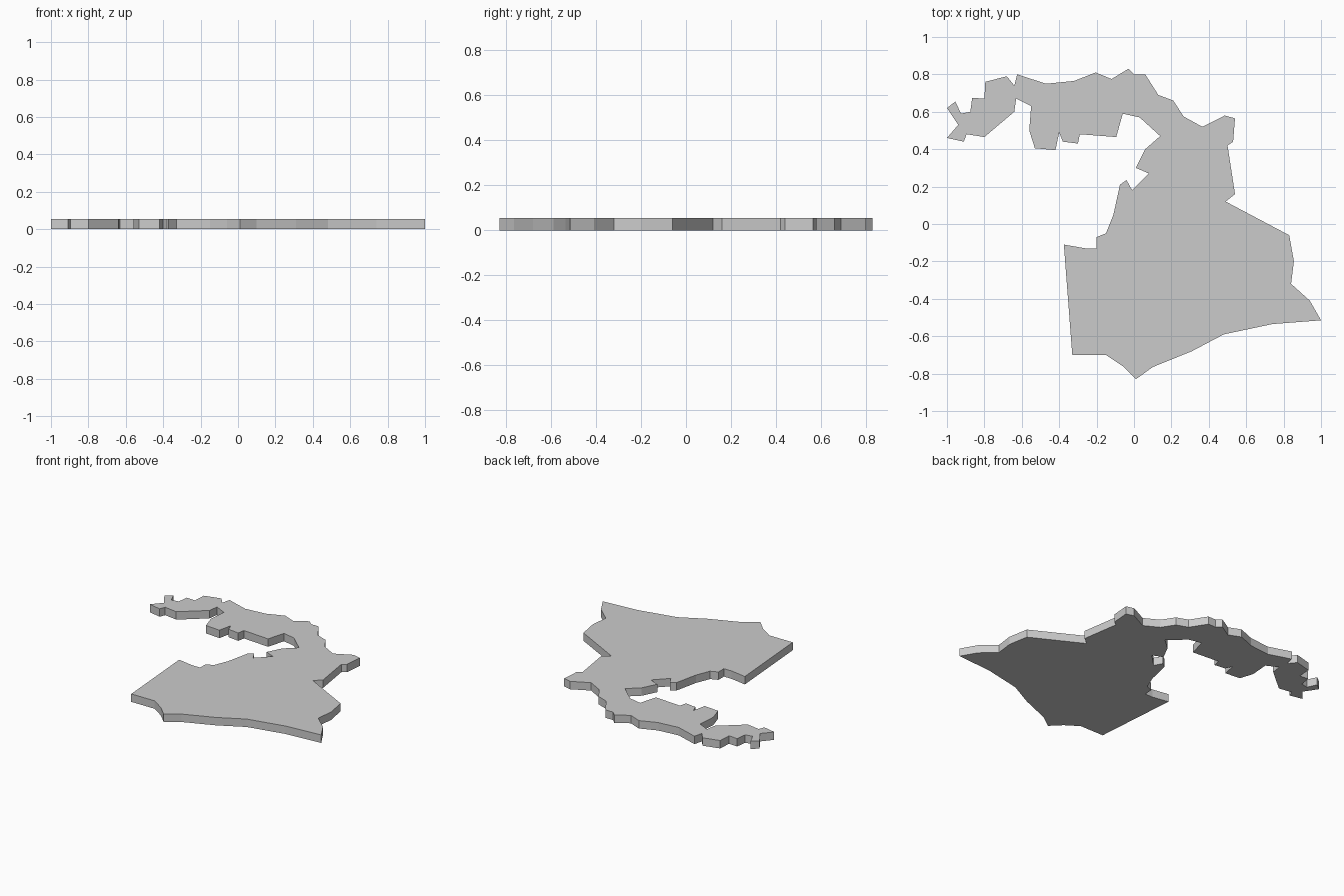
import bpy
import bmesh

THICKNESS = 0.055

# Outline profile in stretches, clockwise from the southern tip
west_border = [(.01, -.83), (-.06, -.76), (-.15, -.70), (-.33, -.70), (-.375, -.11),
               (-.26, -.13), (-.20, -.13), (-.20, -.07), (-.15, -.05), (-.11, .05),
               (-.075, .21), (-.04, .235), (-.01, .18), (.08, .27), (.01, .30),
               (.06, .40), (.14, .47)]
arm_underside = [(.03, .57), (-.06, .59), (-.095, .465), (-.29, .48), (-.30, .43),
                 (-.38, .44), (-.40, .49), (-.42, .395), (-.53, .405), (-.56, .50),
                 (-.55, .63), (-.63, .67), (-.64, .60), (-.80, .465), (-.895, .48),
                 (-.91, .44), (-1, .46)]
arm_top = [(-.94, .53), (-1, .62), (-.955, .655), (-.925, .59), (-.875, .60),
           (-.865, .675), (-.80, .67), (-.795, .76), (-.68, .79), (-.64, .74),
           (-.625, .80), (-.47, .75), (-.32, .765), (-.205, .81), (-.12, .775),
           (-.03, .83), (0, .80), (.06, .80)]
east_border = [(.13, .69), (.21, .66), (.265, .575), (.365, .52), (.485, .58),
               (.54, .565), (.53, .44), (.50, .42), (.54, .16), (.49, .12),
               (.83, -.06), (.855, -.20), (.84, -.32), (.94, -.41), (1, -.515),
               (.74, -.535), (.48, -.59), (.31, -.68), (.10, -.765)]


def extruded_plate(name, outline, height):
    bm = bmesh.new()
    base = bm.faces.new([bm.verts.new((x, y, 0)) for x, y in outline])
    result = bmesh.ops.extrude_face_region(bm, geom=[base], use_keep_orig=True)
    top = [v for v in result["geom"] if isinstance(v, bmesh.types.BMVert)]
    bmesh.ops.translate(bm, verts=top, vec=(0, 0, height))
    # Split the concave caps cleanly
    caps = [f for f in bm.faces if len(f.verts) > 4]
    bmesh.ops.recalc_face_normals(bm, faces=bm.faces)
    bmesh.ops.triangulate(bm, faces=caps)
    mesh = bpy.data.meshes.new(name)
    bm.to_mesh(mesh)
    bm.free()
    obj = bpy.data.objects.new(name, mesh)
    bpy.context.collection.objects.link(obj)
    return obj


# Flat region plate
extruded_plate("region_plate", west_border + arm_underside + arm_top + east_border, THICKNESS)
